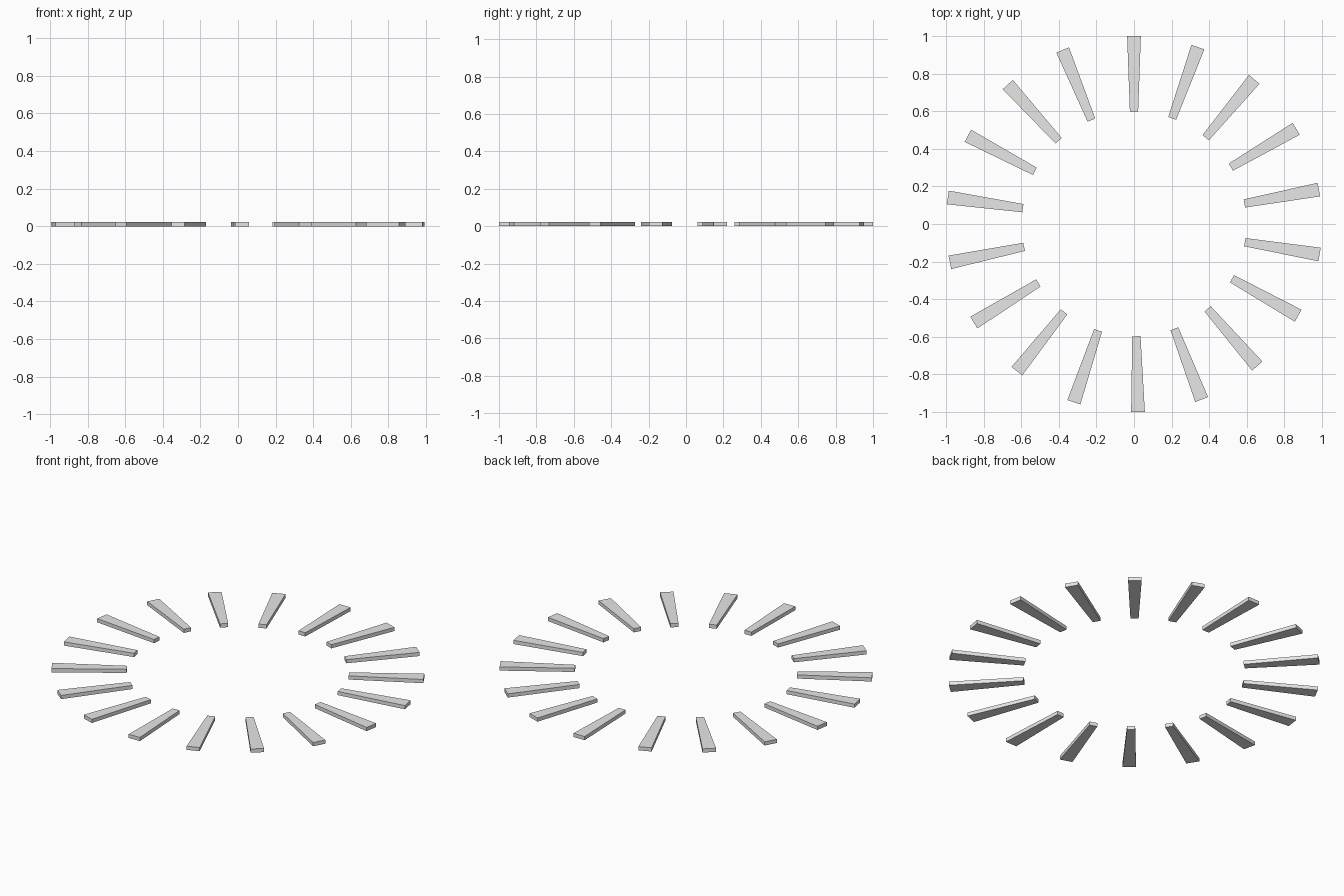
import bpy, math
from mathutils import Matrix

if "Cube" in bpy.data.objects:
    bpy.data.objects.remove(bpy.data.objects["Cube"])

COUNT = 18
STEP = math.radians(19.865)      # slightly under 20 degrees, leaving a wider last gap
R_IN, R_OUT = 0.597, 1.0
W_IN, W_OUT = 0.022, 0.0365      # half widths
HEIGHT = 0.022

grey = bpy.data.materials.new("light grey")
grey.diffuse_color = (0.8, 0.8, 0.8, 1)
grey.use_nodes = True
grey.node_tree.nodes["Principled BSDF"].inputs["Base Color"].default_value = grey.diffuse_color

# One tapered slat pointing along +y, shared by the whole ring
outline = [(-W_IN, R_IN), (W_IN, R_IN), (W_OUT, R_OUT), (-W_OUT, R_OUT)]
verts = [(x, y, z) for z in (0, HEIGHT) for x, y in outline]
faces = [(3, 2, 1, 0), (4, 5, 6, 7)]
faces += [(i, (i + 1) % 4, (i + 1) % 4 + 4, i + 4) for i in range(4)]
mesh = bpy.data.meshes.new("slat")
mesh.from_pydata(verts, [], faces)
mesh.materials.append(grey)

# Ring of slats, clockwise from the back
for i in range(COUNT):
    slat = bpy.data.objects.new(f"slat_{i + 1:02d}", mesh)
    slat.matrix_world = Matrix.Rotation(-i * STEP, 4, 'Z')
    bpy.context.collection.objects.link(slat)
